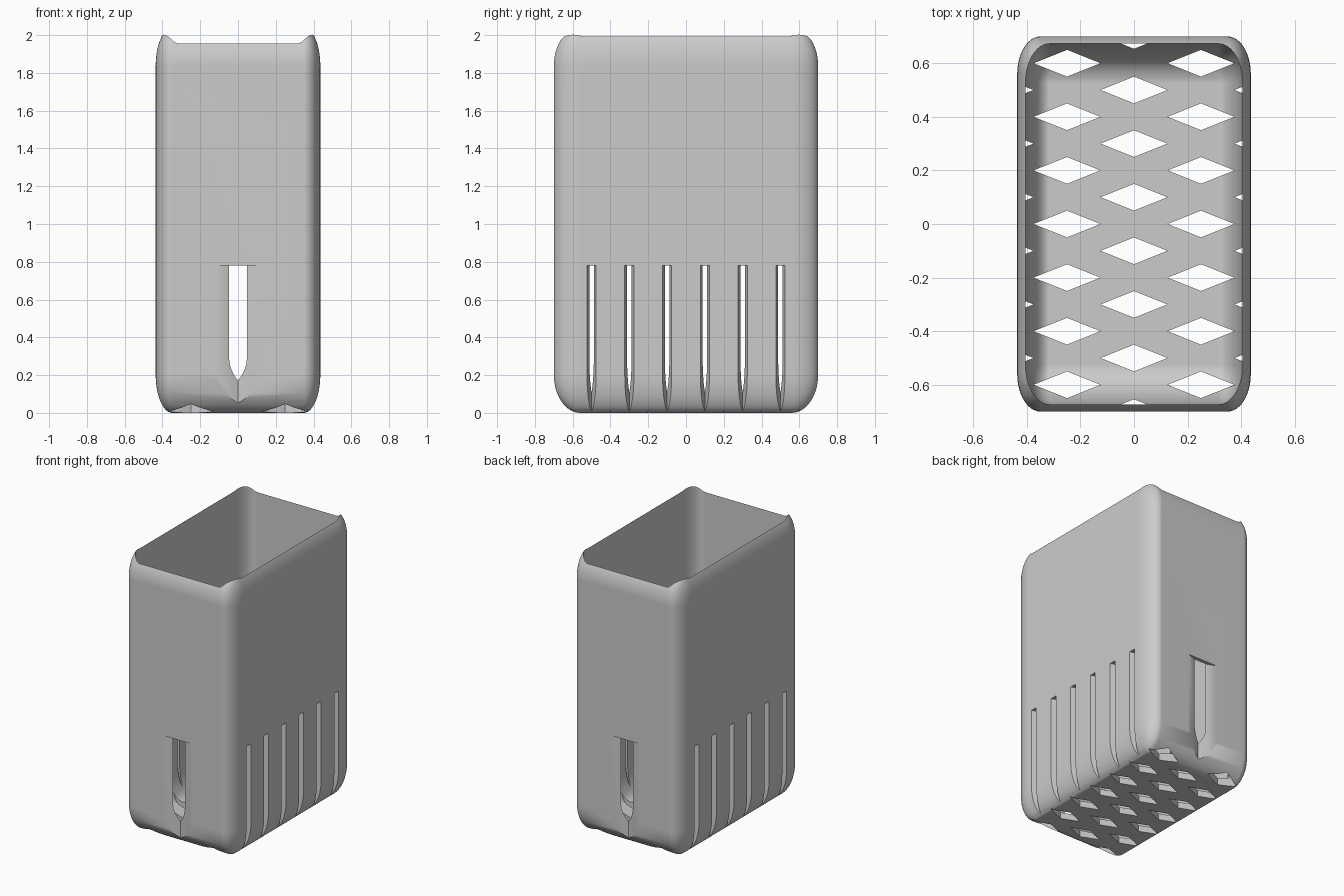
import bpy
import bmesh
import math
from mathutils import Matrix, Vector

if "Cube" in bpy.data.objects:
    bpy.data.objects.remove(bpy.data.objects["Cube"])

grey = bpy.data.materials.new("plain grey")
grey.use_nodes = True
COLOUR = (0.6, 0.6, 0.6, 1)
grey.diffuse_color = COLOUR
grey.node_tree.nodes["Principled BSDF"].inputs["Base Color"].default_value = COLOUR


def add_object(name, bm):
    mesh = bpy.data.meshes.new(name)
    bmesh.ops.recalc_face_normals(bm, faces=bm.faces)
    bm.to_mesh(mesh)
    bm.free()
    mesh.materials.append(grey)
    obj = bpy.data.objects.new(name, mesh)
    bpy.context.collection.objects.link(obj)
    return obj


def rounded_box(name, width, depth, bottom, height, radius):
    """Unit cube with rounded edges, stretched so its corners become elliptical."""
    bm = bmesh.new()
    bmesh.ops.create_cube(bm, size=1)
    bmesh.ops.bevel(bm, geom=bm.edges[:], offset=radius, segments=12,
                    profile=0.5, affect='EDGES')
    bmesh.ops.scale(bm, vec=(width, depth, height), verts=bm.verts)
    bmesh.ops.translate(bm, vec=(0, 0, bottom + height / 2), verts=bm.verts)
    return add_object(name, bm)


def add_diamond(bm, x, y, bottom=-0.2, top=0.78):
    """Upright four-sided prism, wide in x and narrow in y."""
    place = Matrix.Translation(Vector((x, y, (bottom + top) / 2)))
    place = place @ Matrix.Diagonal((0.125, 0.05, 1, 1))
    made = bmesh.ops.create_cone(bm, cap_ends=True, segments=4, radius1=1,
                                 radius2=1, depth=top - bottom)
    # Put the prism's corners on the x and y axes
    corner = made["verts"][0].co
    turn = Matrix.Rotation(-math.atan2(corner.y, corner.x), 4, 'Z')
    bmesh.ops.transform(bm, matrix=place @ turn, verts=made["verts"])


# Outer body and the cavity, whose walls break out through the rounded top
body = rounded_box("holder_body", 0.872, 1.4, 0, 2.04, 0.1)
cavity = rounded_box("cavity_cutter", 0.81, 1.346, 0.045, 2.25, 0.11)

# Staggered diamonds: floor holes, plus slots where they meet the walls
bm = bmesh.new()
for row in range(-6, 7):
    columns = (-0.25, 0.25) if row % 2 == 0 else (-0.5, 0, 0.5)
    for x in columns:
        add_diamond(bm, x, row * 0.1)
for side in (-1, 1):
    add_diamond(bm, 0, side * 0.704)
vents = add_object("vent_cutter", bm)

bpy.context.view_layer.objects.active = body
for cutter in (cavity, vents):
    cut = body.modifiers.new(cutter.name, 'BOOLEAN')
    cut.operation = 'DIFFERENCE'
    cut.solver = 'EXACT'
    cut.object = cutter
    bpy.ops.object.modifier_apply(modifier=cut.name)
    bpy.data.objects.remove(cutter)

# Smooth rounds, crisp rim and vent edges
bpy.ops.object.select_all(action='DESELECT')
body.select_set(True)
bpy.ops.object.shade_smooth_by_angle(angle=math.radians(30))
weighted = body.modifiers.new("even_shading", 'WEIGHTED_NORMAL')
weighted.keep_sharp = True
